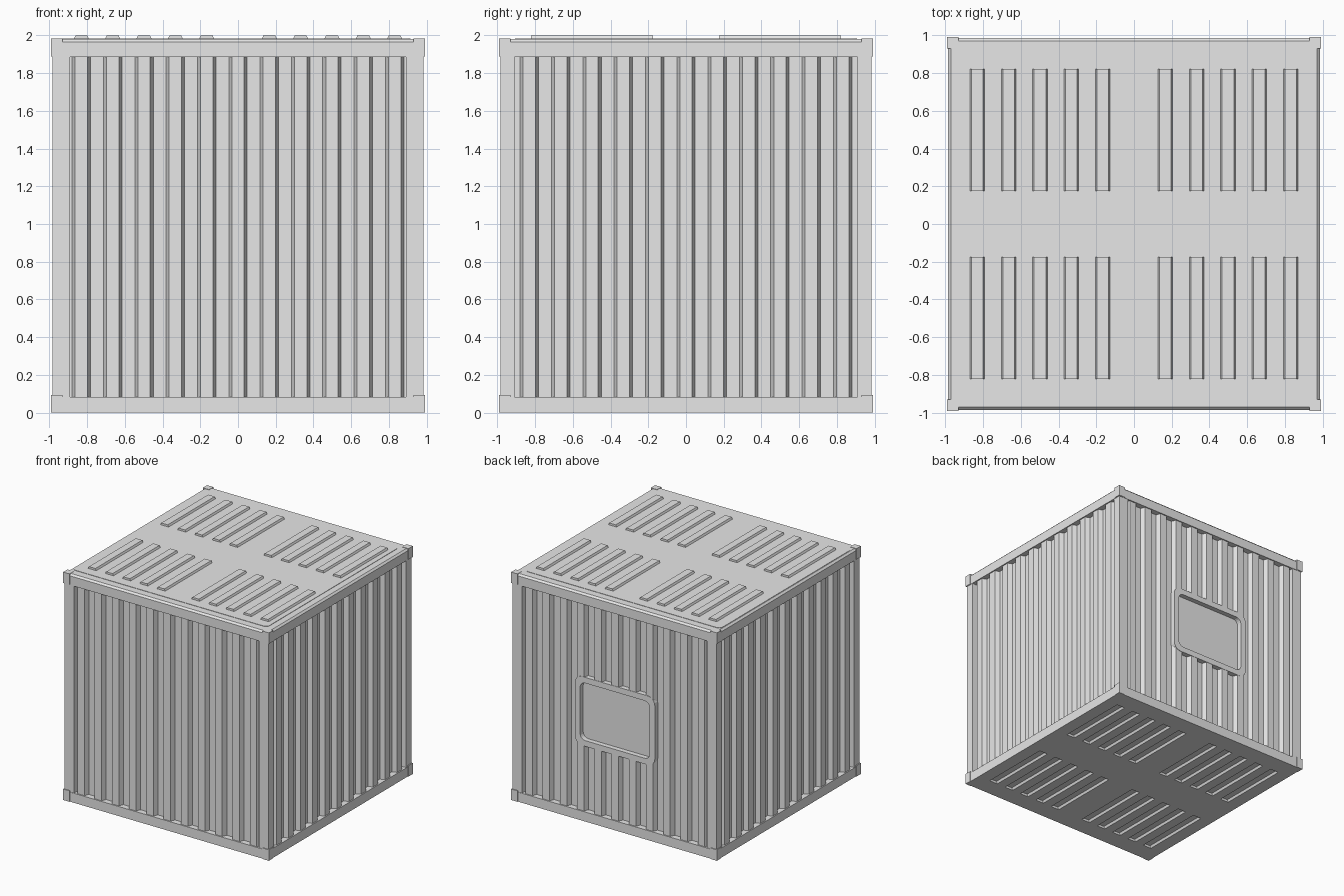
import bpy, bmesh, math
from mathutils import Matrix, Vector

old = bpy.data.objects.get("Cube")
if old:
    bpy.data.objects.remove(old, do_unlink=True)

# One painted-metal colour
grey = bpy.data.materials.new("light grey metal")
grey.use_nodes = True
grey.diffuse_color = (0.8, 0.8, 0.8, 1)
grey.node_tree.nodes["Principled BSDF"].inputs["Base Color"].default_value = (0.8, 0.8, 0.8, 1)

OUT, FLOOR, BACK = 0.975, 0.935, 0.87   # rib face, groove floor, inner face
PITCH = 0.166
HEIGHT = 1.98


def finish(name, bm):
    bmesh.ops.recalc_face_normals(bm, faces=bm.faces)
    mesh = bpy.data.meshes.new(name)
    bm.to_mesh(mesh)
    bm.free()
    mesh.materials.append(grey)
    ob = bpy.data.objects.new(name, mesh)
    bpy.context.scene.collection.objects.link(ob)
    return ob


def add_prism(bm, pts, low, high, matrix=Matrix()):
    """Extrude a closed XY outline from low to high along Z."""
    rings = [[bm.verts.new(matrix @ Vector((x, y, z))) for x, y in pts] for z in (low, high)]
    bm.faces.new(rings[0])
    bm.faces.new(rings[1])
    n = len(pts)
    for i in range(n):
        j = (i + 1) % n
        bm.faces.new((rings[0][i], rings[0][j], rings[1][j], rings[1][i]))


def rect(x0, x1, y0, y1):
    return [(x0, y0), (x1, y0), (x1, y1), (x0, y1)]


def rounded(x0, x1, y0, y1, r, steps=5):
    pts = []
    corners = [(x1 - r, y1 - r), (x0 + r, y1 - r), (x0 + r, y0 + r), (x1 - r, y0 + r)]
    for q, (cx, cy) in enumerate(corners):
        for s in range(steps + 1):
            a = (q + s / steps) * math.pi / 2
            pts.append((cx + r * math.cos(a), cy + r * math.sin(a)))
    return pts


def prism(name, pts, low, high, matrix=Matrix()):
    bm = bmesh.new()
    add_prism(bm, pts, low, high, matrix)
    return finish(name, bm)


def cut(ob, cutter):
    mod = ob.modifiers.new("cut", "BOOLEAN")
    mod.operation, mod.solver, mod.object = "DIFFERENCE", "EXACT", cutter
    bpy.context.view_layer.update()
    graph = bpy.context.evaluated_depsgraph_get()
    mesh = bpy.data.meshes.new_from_object(ob.evaluated_get(graph))
    ob.modifiers.clear()
    ob.data = mesh


def ribs(name, low, high, base, tip):
    """Four groups of five tapered bars running front to back."""
    upright = Matrix.Rotation(math.pi / 2, 4, "X")
    bm = bmesh.new()
    for sx in (-1, 1):
        for k in range(1, 6):
            c = sx * k * PITCH
            outline = [(c - base, low), (c + base, low), (c + tip, high), (c - tip, high)]
            for y in (-0.82, 0.175):
                add_prism(bm, outline, y, y + 0.645, upright)
    return finish(name, bm)


# Corrugated wall panels
def corrugation(w):
    pts = [(-w, FLOOR), (-0.879, FLOOR), (-0.863, OUT)]
    for k in range(10):
        c = (k - 4.5) * PITCH
        pts += [(c - 0.05, OUT), (c - 0.034, FLOOR), (c + 0.034, FLOOR), (c + 0.05, OUT)]
    return pts + [(0.863, OUT), (0.879, FLOOR), (w, FLOOR), (w, BACK), (-w, BACK)]


walls = {}
for turn, (side, w) in enumerate([("back", 0.9), ("left", 0.92), ("front", 0.9), ("right", 0.92)]):
    spin = Matrix.Rotation(-turn * math.pi / 2, 4, "Z")
    walls[side] = prism(side + "_wall", corrugation(w), 0.07, 1.89, spin)

# Recessed window in the back wall
facing_back = Matrix.Rotation(math.pi / 2, 4, "X")
window = prism("back_window_frame", rounded(-0.385, 0.385, 0.65, 1.25, 0.07), -0.978, -0.9, facing_back)
cut(walls["back"], window)
opening = prism("window_cutter", rounded(-0.335, 0.335, 0.7, 1.2, 0.05), -1.1, -0.935, facing_back)
cut(window, opening)
bpy.data.objects.remove(opening, do_unlink=True)

# Corner posts and corner fittings
for sx, lr in ((1, "left"), (-1, "right")):
    for sy, fb in ((-1, "front"), (1, "back")):
        tag = f"{fb}_{lr}"
        prism(tag + "_post", rect(sx * 0.89, sx * 0.982, sy * 0.91, sy * 0.982), 0.05, 1.92)
        for level, z in (("lower", 0), ("upper", 1.888)):
            prism(f"{tag}_{level}_fitting", rect(sx * 0.93, sx * 0.99, sy * 0.93, sy * 0.99), z, z + 0.095)

# Roof slab with chamfered top edges
bm = bmesh.new()
add_prism(bm, rect(-0.985, 0.985, -0.985, 0.985), 1.885, HEIGHT)
top = [e for e in bm.edges if all(v.co.z > 1.95 for v in e.verts)]
bmesh.ops.bevel(bm, geom=top, offset=0.015, segments=1, affect="EDGES")
finish("roof", bm)
prism("roof_sheet", rounded(-0.965, 0.915, -0.907, 0.907, 0.035), 1.97, HEIGHT + 0.003)
ribs("roof_ribs", 1.975, 2.0, 0.043, 0.031)

# Base slab with matching pressed slots underneath
base = prism("base", rect(-0.985, 0.985, -0.985, 0.985), 0, 0.083)
slots = ribs("slot_cutter", -0.005, 0.02, 0.043, 0.031)
cut(base, slots)
bpy.data.objects.remove(slots, do_unlink=True)
